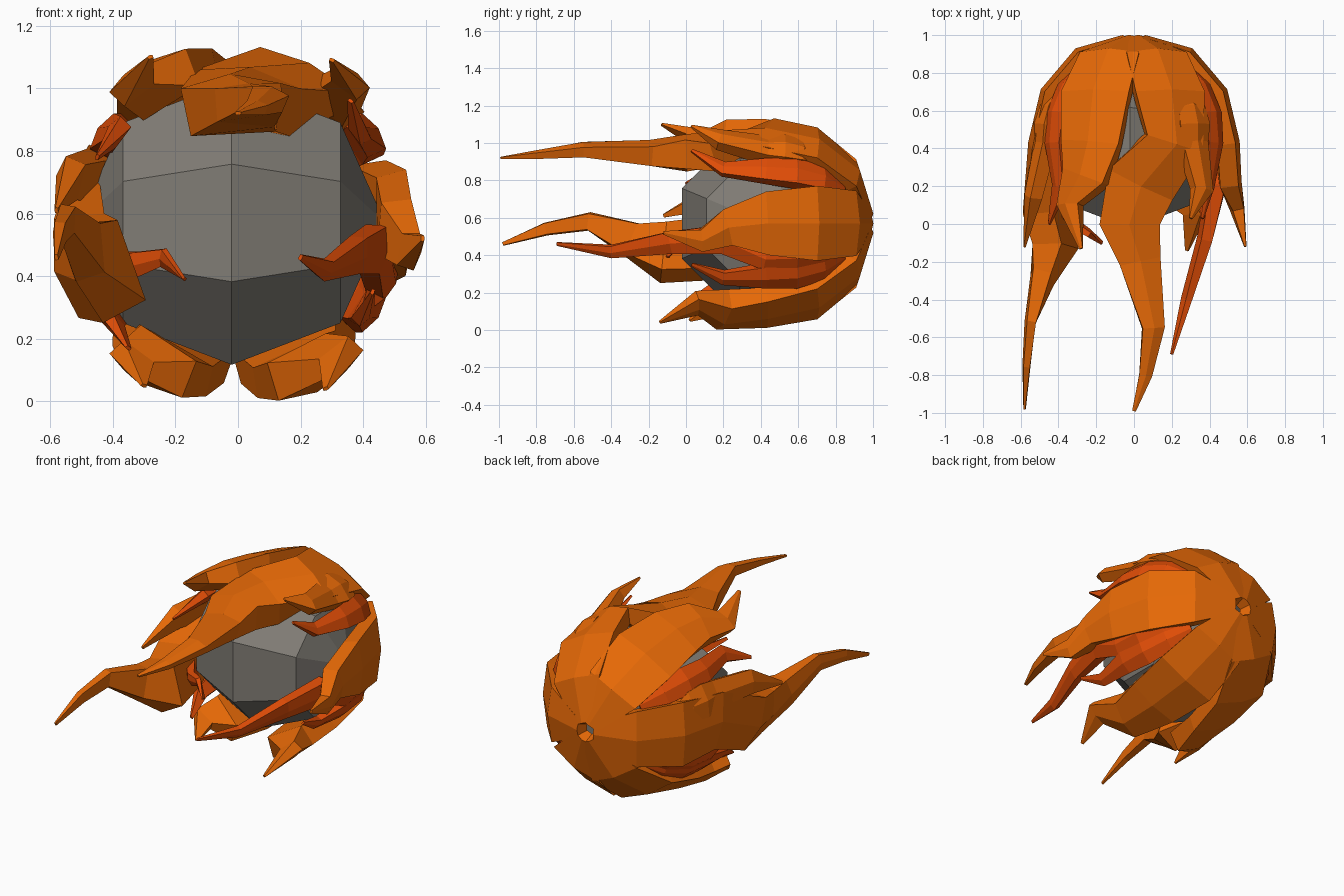
import bpy, bmesh, math
from mathutils import Vector, Matrix

cube = bpy.data.objects.get("Cube")
if cube:
    bpy.data.objects.remove(cube, do_unlink=True)

CENTRE = Vector((0, .43, .57))
RADIUS = .5
DEPTH = .54
WRAP_SWELL = (.3, .87, 1, .85)


def material(name, colour):
    mat = bpy.data.materials.new(name)
    mat.use_nodes = True
    mat.diffuse_color = (*colour, 1)
    shader = mat.node_tree.nodes["Principled BSDF"]
    shader.inputs["Base Color"].default_value = (*colour, 1)
    return mat


rock_grey = material("rock_grey", (.22, .205, .18))
flame_orange = material("flame_orange", (.79, .14, .002))
flame_red = material("flame_red", (.76, .075, .002))


def finish(name, bm, mat):
    bmesh.ops.recalc_face_normals(bm, faces=bm.faces)
    mesh = bpy.data.meshes.new(name)
    bm.to_mesh(mesh)
    bm.free()
    mesh.materials.append(mat)
    bpy.context.collection.objects.link(bpy.data.objects.new(name, mesh))


def wrap(angle, start, width):
    """Stations (point, half width, half thickness) along the dome to its rim."""
    turn = math.radians(angle)
    stations = []
    for step, swell in enumerate(WRAP_SWELL):
        theta = math.radians(start + (90 - start) * step / 3)
        reach = RADIUS * math.sin(theta)
        offset = Vector((reach * math.cos(turn), DEPTH * math.cos(theta), reach * math.sin(turn)))
        half = width * swell
        stations.append((CENTRE + offset, half, min(.06, .6 * half)))
    return stations


def ridged_section(bm, point, along, width, thick):
    """Five-sided blade section with its ridge facing away from the rock."""
    outward = point - CENTRE
    side = Vector((-outward.z, 0, outward.x))
    side = (side - along * side.dot(along)).normalized()
    up = along.cross(side)
    if up.dot(outward) < 0:
        up.negate()
    profile = [(-width, .6 * thick), (0, thick), (width, .6 * thick),
               (.85 * width, -thick), (-.85 * width, -thick)]
    return [bm.verts.new(point + side * a + up * b) for a, b in profile]


def flame(name, mat, width, angle, start, free_stations):
    """Blade that wraps the dome, then runs through free x, y, z, half width to its tip."""
    stations = wrap(angle, start, width)
    for x, y, z, half in free_stations:
        stations.append((Vector((x, y, z)), half, min(.1, .6 * half)))

    bm = bmesh.new()
    rings = []
    for i, (point, half, thick) in enumerate(stations):
        ahead = stations[min(i + 1, len(stations) - 1)][0]
        behind = stations[max(i - 1, 0)][0]
        rings.append(ridged_section(bm, point, (ahead - behind).normalized(), half, thick))
    for near, far in zip(rings, rings[1:]):
        for k in range(len(near)):
            bm.faces.new((near[k - 1], near[k], far[k], far[k - 1]))
    bm.faces.new(rings[0])
    bm.faces.new(rings[-1])
    finish(name, bm, mat)


def petal(name, angle, *free_stations):
    """Large flame that starts at the middle of the back."""
    flame(name, flame_orange, .2, angle, 5, free_stations)


def tongue(name, angle, *free_stations):
    """Short fork beside a large flame."""
    flame(name, flame_orange, .1, angle, 60, free_stations)


def ember(name, angle, *free_stations):
    """Thin red flame in the gap between two large ones."""
    flame(name, flame_red, .08, angle, 40, free_stations)


# Rock: coarse ball with its poles at the sides
bm = bmesh.new()
bmesh.ops.create_uvsphere(bm, u_segments=8, v_segments=4, radius=.49)
quarter = math.radians(90)
bm.transform(Matrix.Translation(CENTRE - Vector((.02, 0, 0)))
             @ Matrix.Rotation(quarter, 4, "Y") @ Matrix.Rotation(quarter / 4, 4, "Z"))
finish("rock", bm, rock_grey)

# Six large flames
petal("top_left_flame", 66, (.03, .22, .97, .19), (-.02, 0, .95, .16), (.03, -.2, .95, .11),
      (.1, -.55, .97, .06), (.06, -.8, .94, .035), (0, -.99, .92, .01))
petal("top_right_flame", 116, (-.25, .25, 1.02, .13), (-.34, .1, 1.01, .07), (-.28, -.13, 1.1, .01))
petal("left_flame", 0, (.51, .22, .55, .1), (.55, .08, .48, .06), (.59, -.12, .52, .01))
petal("right_flame", 180, (-.49, .1, .44, .17), (-.43, -.12, .42, .16), (-.49, -.28, .48, .1),
      (-.55, -.52, .58, .05), (-.57, -.75, .54, .035), (-.58, -.98, .46, .01))
petal("bottom_right_flame", 242, (-.26, .22, .12, .13), (-.34, .14, .13, .07), (-.3, .02, .05, .01))
petal("bottom_left_flame", 294, (.22, .2, .1, .13), (.33, .06, .14, .07), (.28, -.14, .04, .01))

# Forked tongues
tongue("top_left_tongue", 52, (.36, .18, 1.02, .06), (.3, .03, 1.09, .01))
tongue("right_tongue", 163, (-.54, .15, .71, .07), (-.58, -.12, .61, .01))

# Small red flames
ember("upper_left_ember", 34, (.39, .2, .86, .04), (.36, .03, .96, .01))
ember("upper_right_ember", 146, (-.39, .2, .86, .05), (-.45, 0, .78, .01))
ember("middle_left_ember", -21, (.44, .2, .49, .08), (.38, -.08, .47, .06),
      (.28, -.4, .42, .035), (.2, -.69, .46, .01))
ember("middle_right_ember", 207, (-.43, .15, .42, .06), (-.32, 0, .44, .04),
      (-.24, -.05, .46, .03), (-.17, -.1, .39, .01))
ember("lower_left_ember", -34, (.4, .2, .28, .04), (.43, .03, .35, .01))
ember("lower_right_ember", 214, (-.4, .2, .25, .04), (-.35, .04, .17, .01))
